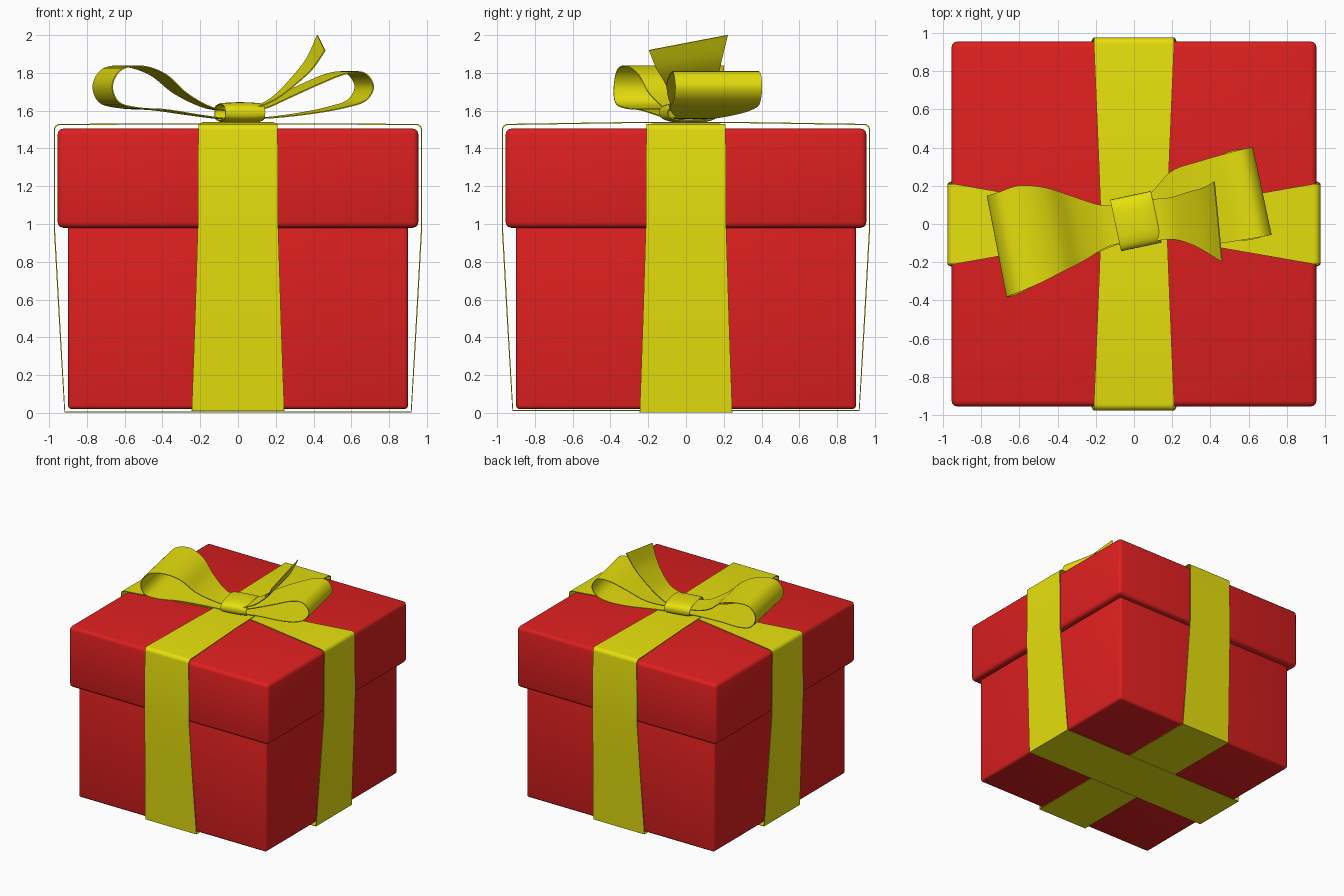
import bpy, bmesh
from math import sin, cos, pi, radians
from mathutils import Vector, Matrix

if "Cube" in bpy.data.objects:
    bpy.data.objects.remove(bpy.data.objects["Cube"])


def material(name, color):
    m = bpy.data.materials.new(name)
    m.diffuse_color = color
    m.use_nodes = True
    m.node_tree.nodes["Principled BSDF"].inputs["Base Color"].default_value = m.diffuse_color
    return m


RED = material("red_card", (0.73, 0.014, 0.014, 1))
YELLOW = material("yellow_ribbon", (0.80, 0.75, 0.004, 1))


def finish(bm, name, mat, matrix=Matrix(), thickness=0):
    me = bpy.data.meshes.new(name)
    bmesh.ops.recalc_face_normals(bm, faces=bm.faces)
    bm.to_mesh(me)
    bm.free()
    ob = bpy.data.objects.new(name, me)
    bpy.context.collection.objects.link(ob)
    ob.data.materials.append(mat)
    ob.matrix_world = matrix
    for o in bpy.context.selected_objects:
        o.select_set(False)
    ob.select_set(True)
    bpy.context.view_layer.objects.active = ob
    if thickness:
        # applied before shading so that the rims stay sharp
        sol = ob.modifiers.new("thickness", 'SOLIDIFY')
        sol.thickness = thickness
        sol.offset = 0
        bpy.ops.object.modifier_apply(modifier=sol.name)
    bpy.ops.object.shade_smooth_by_angle(angle=radians(40))
    return ob


def box(name, half, z0, z1, bevel):
    bm = bmesh.new()
    bmesh.ops.create_cube(bm, size=1)
    for v in bm.verts:
        v.co = (v.co.x * 2 * half, v.co.y * 2 * half, z0 + (v.co.z + 0.5) * (z1 - z0))
    bmesh.ops.bevel(bm, geom=bm.edges[:], offset=bevel, segments=3,
                    profile=0.5, affect='EDGES')
    return finish(bm, name, RED)


def smooth(rows, n=6):
    """Catmull-Rom through rows of (along, across, height, half width, roll)."""
    pts = [Vector(r) for r in rows]
    out = []
    for i in range(len(pts) - 1):
        a, b, c, d = pts[max(i - 1, 0)], pts[i], pts[i + 1], pts[min(i + 2, len(pts) - 1)]
        for k in range(n):
            t = k / n
            out.append(0.5 * (2 * b + (c - a) * t + (2 * a - 5 * b + 4 * c - d) * t * t
                              + (3 * b - a - 3 * c + d) * t ** 3))
    return out + [pts[-1]]


def strip(name, rows, angle=0, closed=False):
    bm = bmesh.new()
    pairs = [[bm.verts.new((s, y + k * w, z + k * roll)) for k in (-1, 1)]
             for s, y, z, w, roll in rows]
    for a, b in zip(pairs, pairs[1:] + (pairs[:1] if closed else [])):
        bm.faces.new((a[0], b[0], b[1], a[1]))
    return finish(bm, name, YELLOW, Matrix.Rotation(radians(angle), 4, 'Z'), 0.006)


# box and lid
box("box_body", 0.90, 0.02, 1.10, 0.02)
box("box_lid", 0.955, 0.98, 1.505, 0.03)


# ribbons wrapped around the box, narrowing towards the knot
def wrap(name, angle, bottom, top, pinch):
    side = [(0.917, bottom, 0.245), (0.945, 0.49, 0.228), (0.972, 0.98, 0.213)]
    side += [(0.942 + 0.03 * cos(a), 1.497 + 0.03 * sin(a), 0.21)
             for a in [i * pi / 10 for i in range(6)]]
    side += [(0.3, top, 0.3 * 0.21 + 0.7 * pinch)]
    rows = [(s, 0, z, w, 0) for s, z, w in side] + [(0, 0, top, pinch, 0)]
    rows += [(-s, 0, z, w, 0) for s, z, w in reversed(side)]
    strip(name, rows, angle, closed=True)


wrap("ribbon_side_to_side", 0, 0.004, 1.53, 0.05)
wrap("ribbon_front_to_back", 90, 0.012, 1.537, 0.172)

# bow loops
left = [(0, .01, 1.60, .10), (.15, .02, 1.615, .11), (.3, .035, 1.69, .175),
        (.42, .05, 1.79, .225), (.55, .05, 1.835, .262), (.67, .03, 1.82, .268),
        (.725, .022, 1.735, .27), (.69, .022, 1.645, .27), (.58, .03, 1.615, .25),
        (.42, .03, 1.605, .20), (.25, .02, 1.58, .14), (.1, .01, 1.56, .10), (0, 0, 1.555, .10)]
strip("bow_loop_left", smooth([(-s, t, z, w, 0) for s, t, z, w in left]), 11)

right = [(0, 0, 1.60, .10), (.12, .02, 1.61, .12), (.25, .04, 1.67, .19), (.4, .03, 1.74, .22),
         (.54, .03, 1.795, .23), (.64, .03, 1.80, .235), (.69, .03, 1.73, .235),
         (.65, .03, 1.655, .235), (.55, .03, 1.62, .235), (.4, .03, 1.59, .19),
         (.2, .02, 1.565, .12), (0, 0, 1.555, .10)]
strip("bow_loop_right", smooth([r + (0,) for r in right]), 12)

# upright loose ribbon end
tail = [(0, 0, 1.605, .11, 0), (.1, .01, 1.62, .11, 0), (.2, .01, 1.67, .11, .005),
        (.3, 0, 1.76, .14, .015), (.38, -.02, 1.85, .175, .025), (.44, -.03, 1.96, .21, .04)]
strip("bow_tail", smooth(tail), 5.5)

# knot band wrapped around the middle of the bow
bm = bmesh.new()
N = 32
rings = []
for u, k in ((-.108, .80), (-.095, .92), (-.05, .98), (0, 1), (.05, .98), (.095, .92), (.108, .80)):
    ring = []
    for i in range(N):
        a = 2 * pi * i / N
        c, s = cos(a), sin(a)
        y = .135 * (abs(c) ** .7) * (1 if c > 0 else -1)
        z = .052 * k * (abs(s) ** .7) * (1 if s > 0 else -1)
        ring.append(bm.verts.new((u, y, z)))
    rings.append(ring)
for a, b in zip(rings, rings[1:]):
    for i in range(N):
        j = (i + 1) % N
        bm.faces.new((a[i], b[i], b[j], a[j]))
finish(bm, "bow_knot", YELLOW,
       Matrix.Translation((0.01, 0.015, 1.59)) @ Matrix.Rotation(radians(12), 4, 'Z'), 0.006)
